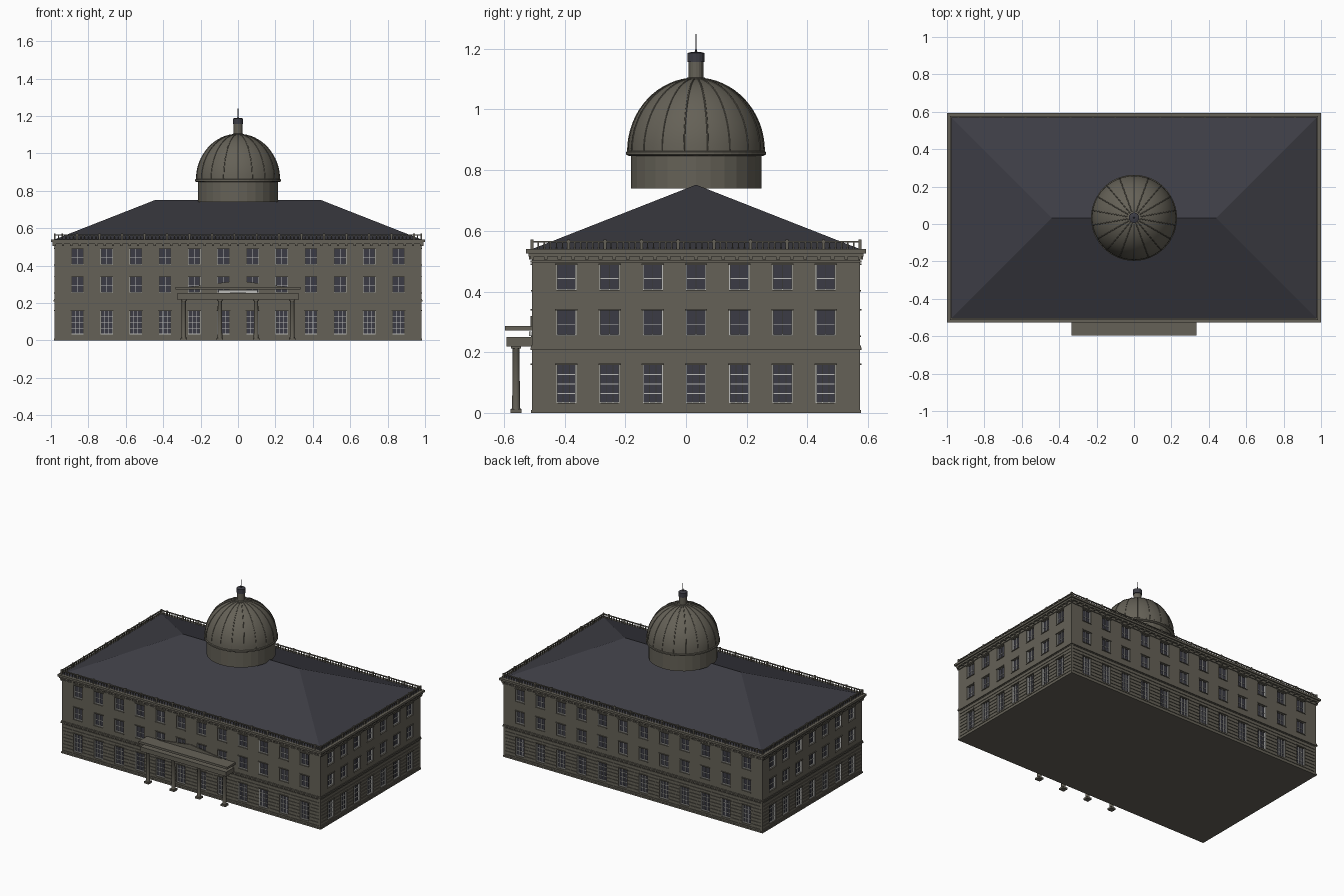
import bpy, bmesh
from math import pi, cos, sin
from mathutils import Matrix, Vector

if "Cube" in bpy.data.objects:
    bpy.data.objects.remove(bpy.data.objects["Cube"])


def material(name, rgb):
    m = bpy.data.materials.new(name)
    m.use_nodes = True
    m.diffuse_color = (*rgb, 1)
    m.node_tree.nodes["Principled BSDF"].inputs["Base Color"].default_value = (*rgb, 1)
    return m


STONE = material("warm grey stone", (0.13, 0.12, 0.095))
SLATE = material("dark slate", (0.046, 0.046, 0.058))
GLASS = material("dark glass", (0.044, 0.044, 0.058))
PAINT = material("pale paint", (0.5, 0.5, 0.48))

HX, HY, CY = 0.98, 0.54, 0.033      # half width, half depth, centre of the block
CENTRE = Matrix.Translation((0, CY, 0))
ROWS = [(0.033, 0.157), (0.255, 0.338), (0.405, 0.488)]
WIN_W, RECESS = 0.066, 0.014


def finish(bm, name, *mats, smooth=False):
    me = bpy.data.meshes.new(name)
    bm.to_mesh(me)
    bm.free()
    ob = bpy.data.objects.new(name, me)
    bpy.context.collection.objects.link(ob)
    for m in mats:
        me.materials.append(m)
    if smooth:
        bpy.ops.object.select_all(action="DESELECT")
        ob.select_set(True)
        bpy.context.view_layer.objects.active = ob
        bpy.ops.object.shade_smooth_by_angle(angle=0.6)
    return ob


def box(bm, x, y, z, mat=Matrix()):
    """Box from three (low, high) ranges."""
    mid = Vector([(a + b) / 2 for a, b in (x, y, z)])
    size = [b - a for a, b in (x, y, z)]
    bmesh.ops.create_cube(bm, size=1, matrix=mat @ Matrix.Translation(mid) @ Matrix.Diagonal((*size, 1)))


def slab(bm, off, z0, z1):
    box(bm, (-HX - off, HX + off), (-HY - off, HY + off), (z0, z1), CENTRE)


def lathe(name, profile, n, mat, smooth=False, at=(0, CY)):
    bm = bmesh.new()
    rings = [[bm.verts.new((at[0] + r * cos(2 * pi * i / n), at[1] + r * sin(2 * pi * i / n), z))
              for i in range(n)] for r, z in profile]
    for a, b in zip(rings, rings[1:]):
        for i in range(n):
            j = (i + 1) % n
            bm.faces.new((a[i], a[j], b[j], b[i]))
    bm.faces.new(rings[0][::-1])
    bm.faces.new(rings[-1])
    return finish(bm, name, mat, smooth=smooth)


# The four sides: local x runs along the wall, -y points outward, y = 0 is the face
SIDES = []
for k in range(4):
    half, dist = (HX, HY) if k % 2 == 0 else (HY, HX)
    count, step = (12, 0.156) if k % 2 == 0 else (7, 0.1425)
    m = CENTRE @ Matrix.Rotation(k * pi / 2, 4, "Z") @ Matrix.Translation((0, -dist, 0))
    SIDES.append((m, half, [(i - (count - 1) / 2) * step for i in range(count)]))

# Walls with recessed windows and rusticated ground floor
GROOVES = [(0.02 + 0.0225 * i, 0.023 + 0.0225 * i) for i in range(9)]


def wall(bm, m, half, centres):
    inner = half - 0.012
    us = sorted({-half, -inner, inner, half} | {c + s * WIN_W / 2 for c in centres for s in (-1, 1)})
    zs = sorted({0, 0.52} | {z for r in ROWS + GROOVES for z in r})

    def depth(i, j):
        u, z = (us[i] + us[i + 1]) / 2, (zs[j] + zs[j + 1]) / 2
        if any(a < z < b for a, b in ROWS) and any(abs(u - c) < WIN_W / 2 for c in centres):
            return RECESS
        if abs(u) < inner and any(a < z < b for a, b in GROOVES):
            return 0.004
        return 0

    def quad(*pts):
        return bm.faces.new([bm.verts.new(m @ Vector(p)) for p in pts])

    nu, nz = len(us) - 1, len(zs) - 1
    for i in range(nu):
        for j in range(nz):
            u, v, a, b, d = us[i], us[i + 1], zs[j], zs[j + 1], depth(i, j)
            quad((u, d, a), (v, d, a), (v, d, b), (u, d, b)).material_index = int(d == RECESS)
            e = depth(i + 1, j) if i + 1 < nu else d
            if e != d:
                quad((v, d, a), (v, e, a), (v, e, b), (v, d, b))
            e = depth(i, j + 1) if j + 1 < nz else d
            if e != d:
                quad((u, d, b), (v, d, b), (v, e, b), (u, e, b))


walls, frames, hoods = bmesh.new(), bmesh.new(), bmesh.new()
for m, half, centres in SIDES:
    wall(walls, m, half, centres)
    for c in centres:
        for row, (z0, z1) in enumerate(ROWS):
            w, h, t = WIN_W / 2, z1 - z0, 0.0014
            # outer frame
            for s in (-1, 1):
                edge = c + s * (w - 0.002)
                box(frames, (edge - 0.002, edge + 0.002), (0.004, RECESS), (z0, z1), m)
            box(frames, (c - w, c + w), (0.006, RECESS), (z0, z0 + 0.003), m)
            # glazing bars
            for u in ((-0.011, 0.011) if row == 0 else (0,)):
                box(frames, (c + u - t, c + u + t), (0.009, RECESS), (z0, z1), m)
            for f in ((0.25, 0.5, 0.75) if row == 0 else (0.45,)):
                z = z0 + f * h
                box(frames, (c - w, c + w), (0.01, RECESS), (z - t, z + t), m)
            # hood and sill
            box(hoods, (c - w - 0.004, c + w + 0.004), (-0.005, 0.002), (z1, z1 + 0.005), m)
            if row:
                box(hoods, (c - w - 0.003, c + w + 0.003), (-0.004, 0.002), (z0 - 0.005, z0), m)
finish(walls, "walls", STONE, GLASS)
finish(frames, "window_frames", PAINT)
finish(hoods, "window_hoods_and_sills", STONE)

# Plinth, string courses and stepped cornice
bm = bmesh.new()
for off, z0, z1 in ((0.003, 0, 0.01), (0.006, 0.207, 0.215), (0.003, 0.215, 0.222),
                    (0.005, 0.496, 0.503), (0.012, 0.515, 0.526), (0.02, 0.526, 0.54)):
    slab(bm, off, z0, z1)
finish(bm, "cornice_and_courses", STONE)

# Cornice brackets and roof balustrade
brackets, rails = bmesh.new(), bmesh.new()
for m, half, _ in SIDES:
    n = round(half * 2 / 0.045)
    for i in range(n + 1):
        u = -half + 2 * half * i / n
        box(brackets, (u - 0.006, u + 0.006), (-0.011, 0.002), (0.506, 0.516), m)
    n = round(half * 2 / 0.02)
    for i in range(n + 1):
        u, r = -half + 2 * half * i / n, 0.005 if i % 6 == 0 else 0.0022
        box(rails, (u - r, u + r), (-r, r), (0.54, 0.571 if i % 6 == 0 else 0.563), m)
    box(rails, (-half, half), (-0.004, 0.004), (0.562, 0.567), m)
finish(brackets, "cornice_brackets", STONE)
finish(rails, "roof_balustrade", STONE)

# Hipped roof
bm = bmesh.new()
c = [bm.verts.new((x, CY + y, 0.54)) for x, y in ((-HX, -HY), (HX, -HY), (HX, HY), (-HX, HY))]
a, b = (bm.verts.new((x, CY, 0.752)) for x in (-0.44, 0.44))
for f in ((c[0], c[1], b, a), (c[1], c[2], b), (c[2], c[3], a, b), (c[3], c[0], a), c[::-1]):
    bm.faces.new(f)
finish(bm, "hipped_roof", SLATE)

# Drum, dome, lantern and spire
lathe("dome_drum", [(0.215, 0.74), (0.215, 0.85)], 28, STONE)
lathe("dome_ring", [(0.22, 0.846), (0.23, 0.851), (0.23, 0.86), (0.224, 0.864)], 48, STONE)
ARC = [(0.224 * cos(t) + 0.001, 0.862 + 0.241 * sin(t)) for t in [pi / 2 * i / 16 for i in range(17)]]
lathe("dome", ARC, 48, STONE, smooth=True)
lathe("lantern", [(0.032, 1.095), (0.032, 1.104), (0.024, 1.106), (0.024, 1.158)], 16, STONE)
lathe("lantern_cap", [(0.028, 1.156), (0.028, 1.186), (0.012, 1.19)], 16, SLATE)
lathe("spire", [(0.005, 1.188), (0.002, 1.2), (0.0012, 1.248)], 8, SLATE)

ribs = bpy.data.curves.new("dome_ribs", "CURVE")
ribs.dimensions = "3D"
ribs.bevel_depth, ribs.bevel_resolution = 0.0025, 1
for k in range(18):
    s = ribs.splines.new("POLY")
    s.points.add(len(ARC) - 2)
    ang = 2 * pi * (k + 0.5) / 18
    for p, (r, z) in zip(s.points, ARC):
        p.co = (r * cos(ang), CY + r * sin(ang), z, 1)
ribs.materials.append(STONE)
bpy.context.collection.objects.link(bpy.data.objects.new("dome_ribs", ribs))

# Entrance portico: beam, flat canopy, gable plate and four columns
bm = bmesh.new()
box(bm, (-0.325, 0.325), (-0.592, -0.506), (0.219, 0.25))
box(bm, (-0.335, 0.335), (-0.596, -0.506), (0.272, 0.287))
finish(bm, "portico_canopy", STONE)

bm = bmesh.new()
front = bm.faces.new([bm.verts.new((x, -0.513, z)) for x, z in ((-0.3, 0.28), (0.3, 0.28), (0, 0.32))])
back = bmesh.ops.extrude_face_region(bm, geom=[front])["geom"]
bmesh.ops.translate(bm, verts=[v for v in back if isinstance(v, bmesh.types.BMVert)], vec=(0, 0.008, 0))
bmesh.ops.recalc_face_normals(bm, faces=bm.faces)
finish(bm, "portico_gable", STONE)

bm = bmesh.new()
box(bm, (-0.105, 0.105), (-0.517, -0.509), (0.254, 0.269))
finish(bm, "entrance_panel", PAINT)

blocks = bmesh.new()
for i, x in enumerate((-0.29, -0.097, 0.097, 0.29)):
    lathe(f"portico_column_{i + 1}", [(0.015, 0.01), (0.013, 0.02), (0.011, 0.21), (0.015, 0.216)],
          16, STONE, smooth=True, at=(x, -0.56))
    for r, z0, z1 in ((0.018, 0, 0.012), (0.016, 0.212, 0.22)):
        box(blocks, (x - r, x + r), (-0.56 - r, -0.56 + r), (z0, z1))
finish(blocks, "column_bases_and_capitals", STONE)
